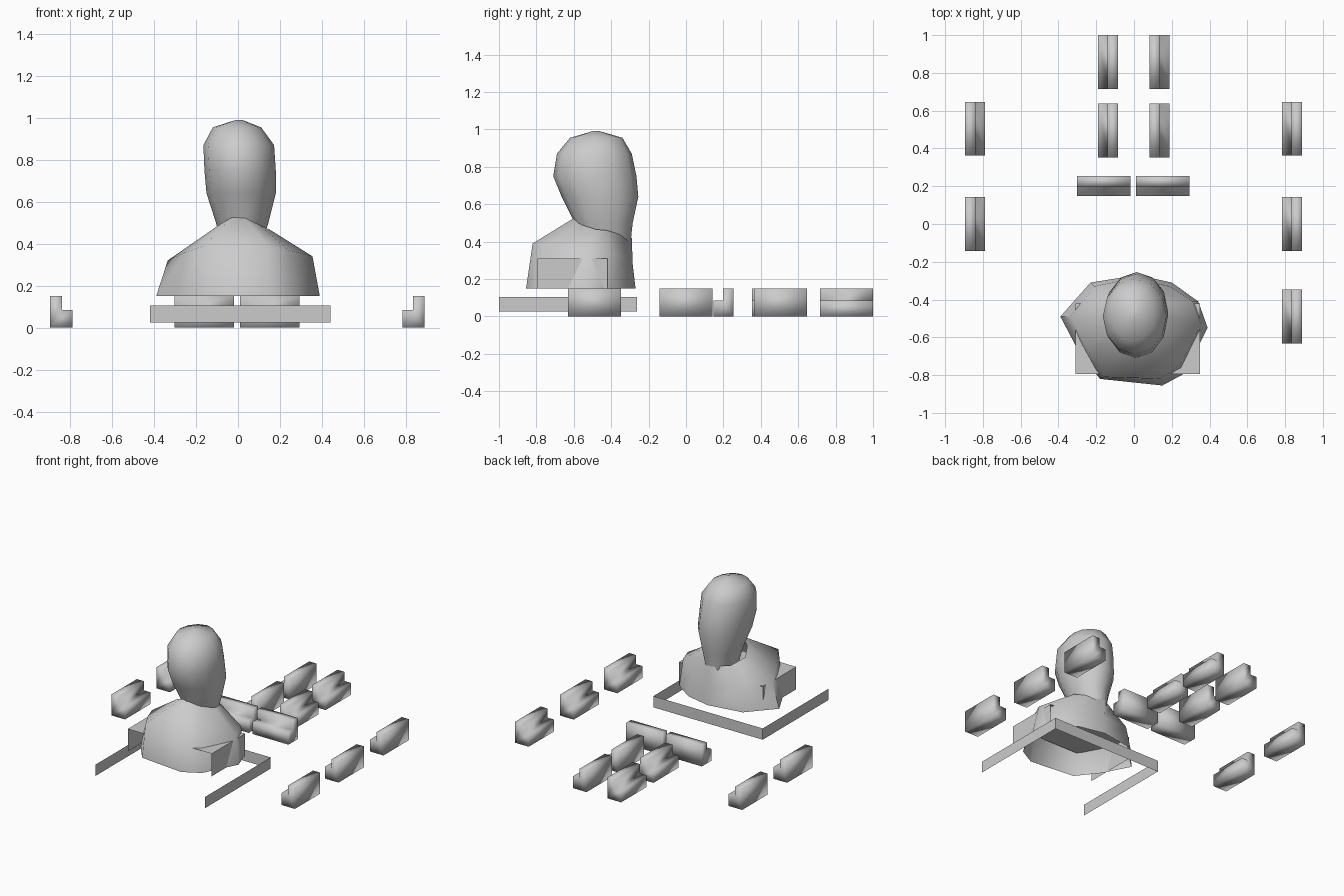
import bpy
from math import sin, cos, pi

if "Cube" in bpy.data.objects:
    bpy.data.objects.remove(bpy.data.objects["Cube"])


def make(name, verts, faces, smooth=0):
    me = bpy.data.meshes.new(name)
    me.from_pydata(verts, [], faces)
    me.update()
    ob = bpy.data.objects.new(name, me)
    bpy.context.collection.objects.link(ob)
    if smooth:
        bpy.ops.object.select_all(action='DESELECT')
        ob.select_set(True)
        bpy.context.view_layer.objects.active = ob
        bpy.ops.object.shade_smooth_by_angle(angle=smooth)
    return ob


def loft(name, rings, cap_top=False, smooth=0):
    """Skin equal-length, counter-clockwise rings listed bottom to top."""
    n = len(rings[0])
    faces = [(r * n + i, r * n + (i + 1) % n, (r + 1) * n + (i + 1) % n, (r + 1) * n + i)
             for r in range(len(rings) - 1) for i in range(n)]
    if cap_top:
        faces.append([(len(rings) - 1) * n + i for i in range(n)])
    return make(name, [p for r in rings for p in r], faces, smooth)


# Benches: L-shaped seat and back profile, extruded along the length
def bench(name, x, y, turn):
    prof = [(-.053, 0), (.053, 0), (.053, .085), (.003, .085), (.003, .15), (-.053, .15)]
    verts = [(px, s, pz) for s in (-.142, .142) for px, pz in prof]
    faces = [(0, 1, 2, 3), (0, 3, 4, 5), (9, 8, 7, 6), (11, 10, 9, 6)]
    faces += [(i, i + 6, (i + 1) % 6 + 6, (i + 1) % 6) for i in range(6)]
    ob = make(name, verts, faces, pi)
    ob.location = (x, y, 0)
    ob.rotation_euler.z = turn


for y in (0, .505):
    bench("left_bench", -.842, y, 0)
for y in (-.49, 0, .505):
    bench("right_bench", .837, y, pi)
for y in (.495, .858):
    bench("centre_bench_right", .135, y, 0)
    bench("centre_bench_left", -.137, y, pi)
for x in (-.16, .152):
    bench("front_bench", x, .2, -pi / 2)

# Thin barrier strip, open toward the front
path = [(-.42, -1), (-.42, -.262), (.44, -.262), (.44, -1)]
make("barrier_strip", [(x, y, z) for z in (.025, .105) for x, y in path],
     [(i, i + 1, i + 5, i + 4) for i in range(3)])

# Support cover inside the bust: top and two side panels
prof = [(-.31, .15), (-.31, .31), (.35, .31), (.35, .15)]
make("support_cover", [(x, y, z) for y in (-.795, -.42) for x, z in prof],
     [(i, i + 4, i + 5, i + 1) for i in range(3)])

# Shoulders: hem, shoulder edge and neck base
hem = [(.02, -.27), (.2, -.31), (.34, -.41), (.39, -.55), (.27, -.79),
       (.15, -.855), (-.18, -.82), (-.29, -.68), (-.39, -.49), (-.23, -.31)]
edge = [(.01, -.285, .28), (.19, -.33, .31), (.31, -.41, .35), (.355, -.53, .34), (.24, -.75, .37),
        (.14, -.82, .39), (-.16, -.81, .39), (-.25, -.66, .36), (-.335, -.49, .32), (-.21, -.33, .31)]
neck = [(.01, -.29, .42), (.11, -.36, .44), (.15, -.42, .46), (.155, -.48, .465), (.1, -.56, .49),
        (.03, -.60, .525), (-.03, -.60, .525), (-.09, -.56, .49), (-.13, -.48, .45), (-.1, -.36, .43)]
rings = [[(x, y, .15) for x, y in hem], edge, neck]
loft("shoulders", [r[::-1] for r in rings], smooth=1.0)

# Head and neck: oval rings (z, left, right, front, back)
levels = [(.36, -.07, .10, -.56, -.30), (.50, -.105, .145, -.595, -.285),
          (.64, -.15, .18, -.665, -.255), (.75, -.16, .18, -.71, -.265),
          (.87, -.165, .172, -.69, -.29), (.955, -.12, .11, -.62, -.34),
          (.99, -.01, .02, -.50, -.46)]
rings = []
for z, l, r, f, b in levels:
    rings.append([((l + r) / 2 + (r - l) / 2 * cos(k * pi / 6),
                   (f + b) / 2 + (b - f) / 2 * sin(k * pi / 6), z) for k in range(12)])
loft("head", rings, True, 1.0)
